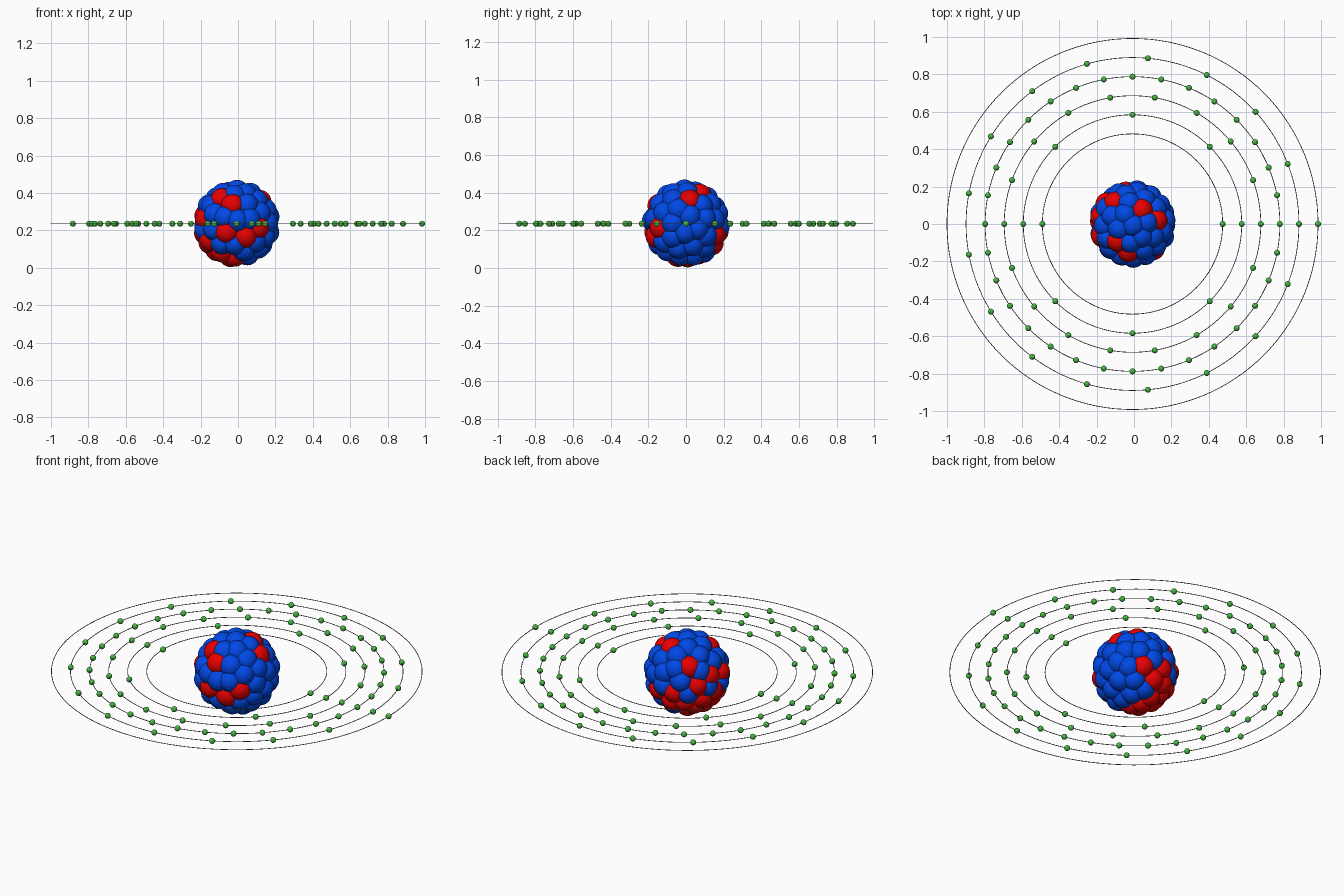
import bpy
import math
from mathutils import Vector

if "Cube" in bpy.data.objects:
    bpy.data.objects.remove(bpy.data.objects["Cube"], do_unlink=True)

CENTRE = Vector((-0.008, 0, 0.2355))
BALL_RADIUS = 0.062
SHELL_RADIUS = 0.173
SURFACE_BALLS = 72
ELECTRON_RADIUS = 0.016


def make_material(name, colour):
    mat = bpy.data.materials.new(name)
    mat.use_nodes = True
    rgba = (*colour, 1)
    mat.diffuse_color = rgba
    mat.node_tree.nodes["Principled BSDF"].inputs["Base Color"].default_value = rgba
    return mat


red = make_material("proton red", (0.8, 0, 0))
blue = make_material("neutron blue", (0, 0.065, 0.8))
green = make_material("electron green", (0.06, 0.47, 0.055))
grey = make_material("orbit grey", (0.22, 0.22, 0.22))


def make_sphere_mesh(name, radius, segments, rings, mat):
    """Smooth ball mesh, shared by all particles of one kind."""
    bpy.ops.mesh.primitive_uv_sphere_add(segments=segments, ring_count=rings, radius=radius)
    obj = bpy.context.object
    bpy.ops.object.shade_smooth()
    mesh = obj.data
    mesh.name = name
    mesh.materials.append(mat)
    bpy.data.objects.remove(obj, do_unlink=True)
    return mesh


def place(name, mesh, location):
    obj = bpy.data.objects.new(name, mesh)
    obj.location = location
    bpy.context.collection.objects.link(obj)


# Directions of the protons on the outside of the nucleus
proton_dirs = [Vector(d).normalized() for d in (
    (-15, -17, 25), (-4, -28, 19), (9, 14, 29), (25, 4, 24), (22, -26, -4),
    (-10, -30, -8), (9, -29, -13), (-18, 21, 18), (-31, 8, 8), (-26, 20, 0),
    (14, 29, -11), (-7, 32, -8), (-14, 25, -19), (-32, 3, -10), (-21, 1, -27),
    (-31, -12, 4), (-28, -13, -17), (-1, 27, -21), (-29, 14, -17),
    (-9, 12, -30), (-14, -11, -28), (-2, -8, -33))]

# Underside patch made up of protons only
patch = Vector((-20, 6, -24)).normalized()

# Neutrons start on a spiral, then all particles push apart into an even shell
points = list(proton_dirs)
protons = len(points)
neutrons = SURFACE_BALLS - protons
for i in range(neutrons):
    z = 1 - (2 * i + 1) / neutrons
    turn = i * math.pi * (3 - math.sqrt(5))
    r = math.sqrt(1 - z * z)
    points.append(Vector((r * math.cos(turn), r * math.sin(turn), z)))

for step in range(120):
    moved = []
    for i, p in enumerate(points):
        push = Vector()
        for j, q in enumerate(points):
            if i != j:
                gap = p - q
                push += gap / max(gap.length, 0.1) ** 4
        move = push * 0.0004
        if move.length > 0.04:
            move.length = 0.04
        if i < protons:
            move = move * 0.1 + (proton_dirs[i] - p) * 0.06
        moved.append((p + move).normalized())
    points = moved

# Nucleus
proton_mesh = make_sphere_mesh("proton", BALL_RADIUS, 32, 16, red)
neutron_mesh = make_sphere_mesh("neutron", BALL_RADIUS, 32, 16, blue)
for i, p in enumerate(points):
    is_proton = i < protons or p.dot(patch) > 0.8
    kind, mesh = ("proton", proton_mesh) if is_proton else ("neutron", neutron_mesh)
    place(kind, mesh, CENTRE + p * SHELL_RADIUS)

# Orbits with evenly spaced electrons, each ring starting on the +x axis
electron_mesh = make_sphere_mesh("electron", ELECTRON_RADIUS, 16, 10, green)
for ring, count in enumerate((2, 8, 18, 32, 17, 1)):
    radius = 0.482 + 0.102 * ring
    bpy.ops.mesh.primitive_torus_add(location=CENTRE, major_radius=radius, minor_radius=0.002,
                                     major_segments=128, minor_segments=8)
    orbit = bpy.context.object
    orbit.name = "orbit_ring"
    orbit.data.materials.append(grey)
    bpy.ops.object.shade_smooth()
    for k in range(count):
        angle = math.tau * k / count
        offset = Vector((math.cos(angle), math.sin(angle), 0)) * radius
        place("electron", electron_mesh, CENTRE + offset)
